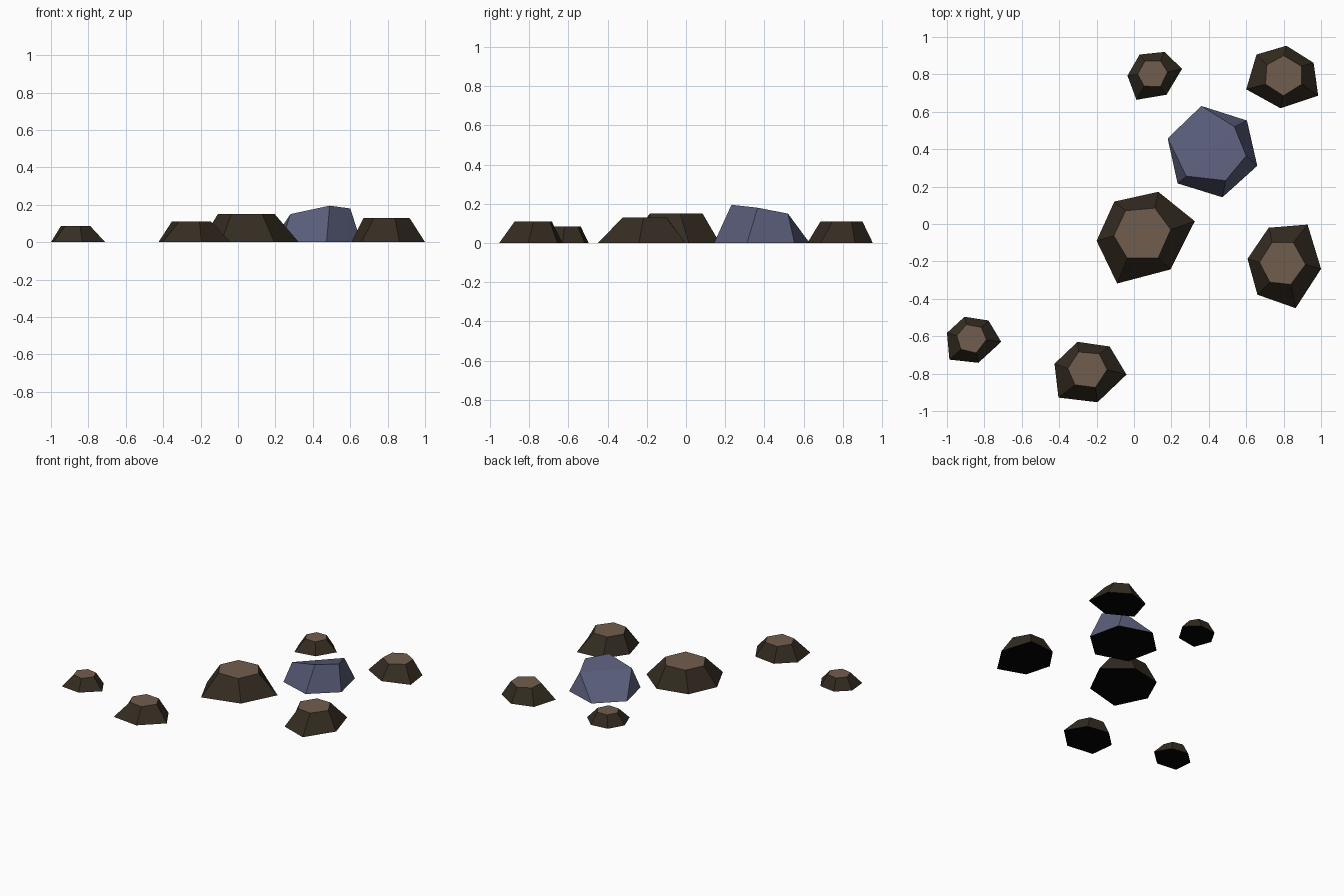
import bpy
from math import atan2, cos, sin, radians

if "Cube" in bpy.data.objects:
    bpy.data.objects.remove(bpy.data.objects["Cube"])


def material(name, rgb):
    m = bpy.data.materials.new(name)
    m.diffuse_color = (*rgb, 1.0)
    m.use_nodes = True
    m.node_tree.nodes["Principled BSDF"].inputs["Base Color"].default_value = m.diffuse_color
    return m


side_mat = material("dark_brown", (0.036, 0.026, 0.016))
top_mat = material("light_brown", (0.165, 0.110, 0.074))
blue_mat = material("slate_blue", (0.100, 0.107, 0.190))
base_mat = material("black_underside", (0.001, 0.001, 0.001))


def mesh_object(name, verts, faces, mats):
    me = bpy.data.meshes.new(name)
    me.from_pydata(verts, [], faces)
    for m in mats:
        me.materials.append(m)
    # undersides are black (last material)
    for p in me.polygons:
        if p.normal.z < -0.95:
            p.material_index = len(mats) - 1
    ob = bpy.data.objects.new(name, me)
    bpy.context.collection.objects.link(ob)
    return ob


def mound(name, centre, radius, height, twist, base):
    """Irregular six-sided foot rising to a near-regular flat top."""
    cx, cy = centre
    n = len(base)
    verts = [(x, y, 0) for x, y in base]
    for x, y in base:
        a = atan2(y - cy, x - cx) + radians(twist)
        verts.append((cx + radius * cos(a), cy + radius * sin(a), height))
    faces = [(i, (i + 1) % n, n + (i + 1) % n, n + i) for i in range(n)]
    faces += [tuple(range(n, 2 * n)), tuple(reversed(range(n)))]
    ob = mesh_object(name, verts, faces, (side_mat, top_mat, base_mat))
    # flat tops are lighter
    for p in ob.data.polygons:
        if p.normal.z > 0.95:
            p.material_index = 1


# Brown mounds, feet listed counter-clockwise from the right
mound("large_mound", (0.045, -0.053), 0.153, 0.15, -5,
      [(.325, .015), (.13, .172), (-.105, .12), (-.2, -.09), (-.09, -.318), (.195, -.243)])
mound("back_small_mound", (0.10, 0.803), 0.08, 0.085, -3,
      [(.257, .83), (.163, .92), (.03, .906), (-.035, .793), (.013, .664), (.174, .691)])
mound("back_right_mound", (0.80, 0.793), 0.107, 0.11, 5,
      [(.985, .686), (.96, .862), (.815, .953), (.655, .906), (.6, .72), (.783, .619)])
mound("right_mound", (0.794, -0.208), 0.123, 0.13, 5,
      [(1.0, -.24), (.928, -.003), (.72, -.02), (.607, -.186), (.66, -.378), (.864, -.45)])
mound("front_mound", (-0.249, -0.778), 0.105, 0.11, 7,
      [(-.04, -.805), (-.13, -.655), (-.302, -.63), (-.425, -.747), (-.404, -.928), (-.195, -.953)])
mound("left_small_mound", (-0.869, -0.613), 0.08, 0.085, 2,
      [(-.71, -.63), (-.778, -.516), (-.906, -.496), (-1.0, -.582), (-.987, -.725), (-.832, -.742)])

# Blue slab: back and left corners rest on the ground, the rest is raised
foot = [(.36, .631), (.18, .458), (.233, .217), (.473, .143), (.659, .311), (.604, .553)]
raised = [(.28, .256, .15), (.49, .232, .195), (.60, .365, .18), (.537, .52, .15)]
mesh_object(
    "blue_slab", [(x, y, 0) for x, y in foot] + raised,
    [(1, 2, 6), (2, 3, 7, 6), (3, 4, 8, 7), (4, 5, 9, 8), (5, 0, 9),
     (0, 1, 6, 9), (6, 7, 8, 9), (5, 4, 3, 2, 1, 0)],
    (blue_mat, base_mat))
